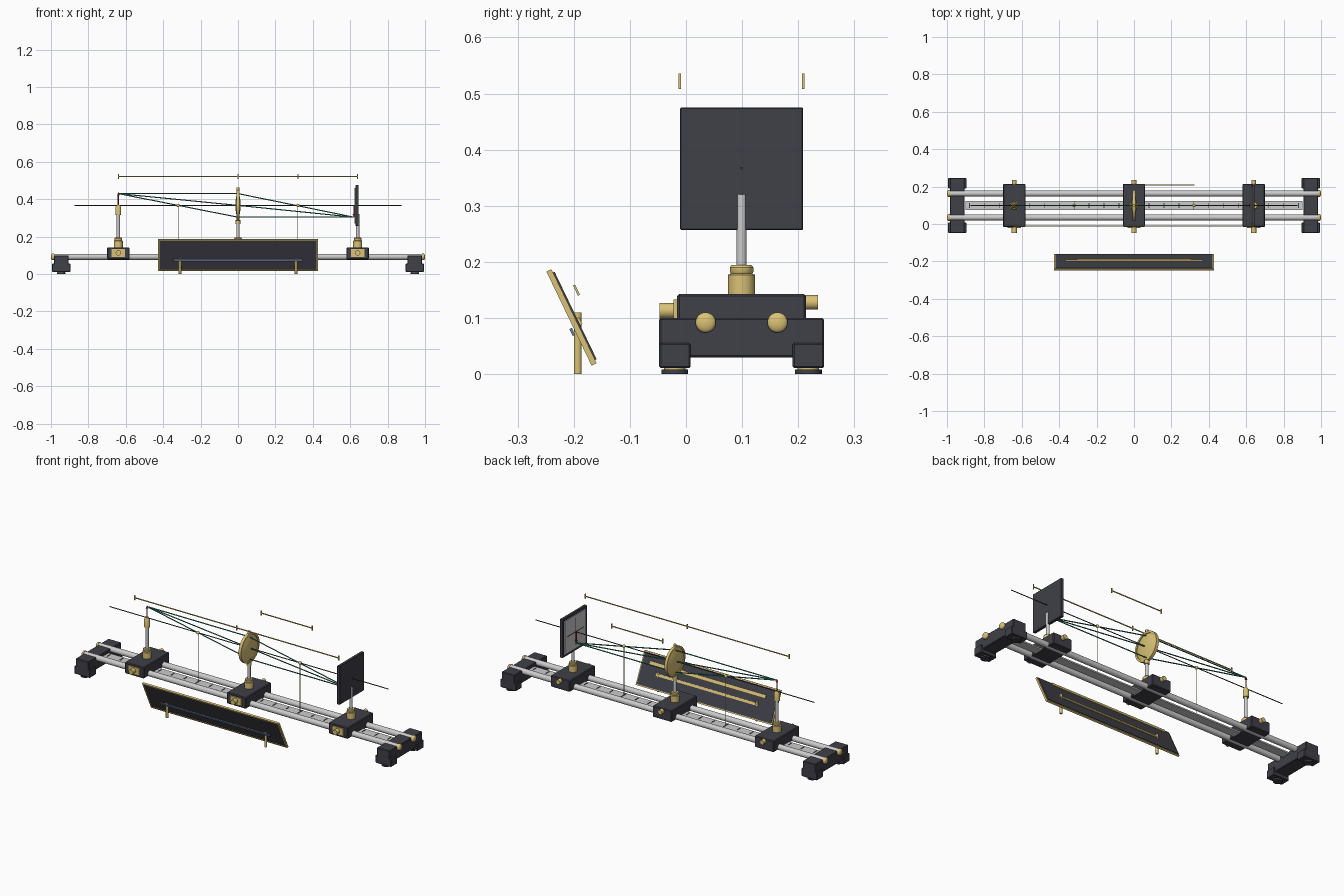
import bpy, bmesh, math
from mathutils import Vector, Matrix

if "Cube" in bpy.data.objects:
    bpy.data.objects.remove(bpy.data.objects["Cube"])

YC, ZR, ZA = 0.099, 0.092, 0.367   # bench centre line, rail height, optical axis


def mat(name, c):
    m = bpy.data.materials.new(name)
    m.diffuse_color = (*c, 1)
    m.use_nodes = True
    m.node_tree.nodes["Principled BSDF"].inputs["Base Color"].default_value = m.diffuse_color
    return m


DARK = mat("dark_iron", (0.05, 0.05, 0.065))
BRASS = mat("brass", (0.70, 0.54, 0.18))
GREEN = mat("ray_green", (0.03, 0.22, 0.14))
RED = mat("arrow_red", (0.30, 0.03, 0.03))
BLUE = mat("blue_steel", (0.15, 0.22, 0.32))


def finish(name, bm, material, smooth=False):
    me = bpy.data.meshes.new(name)
    bmesh.ops.recalc_face_normals(bm, faces=bm.faces)
    bm.to_mesh(me)
    bm.free()
    ob = bpy.data.objects.new(name, me)
    bpy.context.collection.objects.link(ob)
    if material:
        me.materials.append(material)
    if smooth:
        bpy.ops.object.select_all(action='DESELECT')
        ob.select_set(True)
        bpy.context.view_layer.objects.active = ob
        bpy.ops.object.shade_smooth_by_angle(angle=math.radians(35))
    return ob


def box(name, c, s, material=None, bevel=0.0, frame=None):
    bm = bmesh.new()
    bmesh.ops.create_cube(bm, size=1, matrix=Matrix.Translation(c) @ Matrix.Diagonal((*s, 1)))
    if bevel:
        bmesh.ops.bevel(bm, geom=bm.edges[:], offset=bevel, segments=1, affect='EDGES')
    if frame:
        bm.transform(frame)
    return finish(name, bm, material)


def lathe(name, base, axis, profile, material=None, n=32):
    """Revolve (radius, height) points around an axis starting at base."""
    bm = bmesh.new()
    vs = [bm.verts.new((r, 0, h)) for r, h in profile]
    es = [bm.edges.new(p) for p in zip(vs, vs[1:])]
    bmesh.ops.spin(bm, geom=vs + es, axis=(0, 0, 1), cent=(0, 0, 0), steps=n, angle=2 * math.pi)
    bmesh.ops.remove_doubles(bm, verts=bm.verts, dist=1e-5)
    rot = Vector(axis).to_track_quat('Z', 'Y').to_matrix().to_4x4()
    bm.transform(Matrix.Translation(base) @ rot)
    return finish(name, bm, material, True)


def rod(name, a, b, r, material=None, n=24, r2=None):
    d = Vector(b) - Vector(a)
    L = d.length
    return lathe(name, a, d, [(0, 0), (r, 0), (r if r2 is None else r2, L), (0, L)], material, n)


def ball(name, c, r, material):
    bm = bmesh.new()
    bmesh.ops.create_uvsphere(bm, u_segments=20, v_segments=12, radius=r,
                              matrix=Matrix.Translation(c))
    return finish(name, bm, material, True)


# Rails and the graduated strip between them
for s in (-1, 1):
    y = YC + s * 0.064
    rod("rail", (-0.985, y, ZR), (0.985, y, ZR), 0.016, n=32)
box("scale_strip", (0, YC, 0.084), (1.8, 0.05, 0.008))
for i in range(-11, 12):
    w = 0.044 if i % 4 == 0 else 0.028
    box("scale_tick", (i * 0.08, YC, 0.089), (0.004, w, 0.003), DARK)

# End supports with pads, levelling feet and rail caps
for sx in (-1, 1):
    x = sx * 0.945
    box("end_support", (x, YC, 0.065), (0.08, 0.294, 0.07), DARK, 0.003)
    for sy in (-1, 1):
        y = YC + sy * 0.119
        box("foot_pad", (x, y, 0.033), (0.098, 0.056, 0.045), DARK, 0.003)
        rod("foot_collar", (x, y, 0.007), (x, y, 0.012), 0.019, BRASS)
        rod("foot_disc", (x, y, 0), (x, y, 0.008), 0.024, DARK)
        yr = YC + sy * 0.064
        a = [(0.018 * math.cos(t * math.pi / 12), 0.009 + 0.008 * math.sin(t * math.pi / 12))
             for t in range(7)]
        lathe("rail_cap", (sx * 0.983, yr, ZR), (sx, 0, 0), [(0, 0), (0.018, 0)] + a, BRASS)

# Carriages with clamp knobs, collars and posts
for name, x, top in (("object", -0.64, 0.32), ("lens", 0, 0.29), ("screen", 0.64, 0.32)):
    box(name + "_carriage", (x, YC, 0.111), (0.12, 0.23, 0.064), DARK, 0.004)
    box(name + "_clamp_plate", (x, -0.018, 0.112), (0.07, 0.008, 0.042), BRASS)
    rod(name + "_clamp_knob", (x, -0.016, 0.113), (x, -0.047, 0.113), 0.014, BRASS)
    rod(name + "_rear_knob", (x, 0.21, 0.128), (x, 0.235, 0.128), 0.013, BRASS)
    lathe(name + "_collar", (x, YC, 0.141), (0, 0, 1),
          [(0, 0), (0.024, 0), (0.024, 0.036), (0.019, 0.038), (0.021, 0.041),
           (0.021, 0.049), (0.018, 0.053), (0, 0.053)], BRASS)
    rod(name + "_post", (x, YC, 0.19), (x, YC, top), 0.009)

# Object holder and upright arrow
lathe("object_holder", (-0.64, YC, 0.315), (0, 0, 1),
      [(0, 0), (0.015, 0), (0.015, 0.042), (0.009, 0.054), (0, 0.054)], BRASS)
rod("object_arrow_shaft", (-0.64, YC, 0.365), (-0.64, YC, 0.422), 0.003, RED, 12)
rod("object_arrow_tip", (-0.64, YC, 0.42), (-0.64, YC, 0.438), 0.007, RED, 16, 0)

# Lens: brass ring and biconvex disc
lathe("lens_ring", (0, YC, ZA), (1, 0, 0),
      [(0.072, -0.008), (0.083, -0.008), (0.083, 0.008), (0.072, 0.008), (0.072, -0.008)], BRASS, 48)
R = 0.073
side = [(R * i / 8, 0.003 + 0.011 * (1 - (i / 8) ** 2)) for i in range(9)]
lathe("lens_disc", (0, YC, ZA), (1, 0, 0),
      [(r, -h) for r, h in side] + side[::-1], BRASS, 48)
rod("lens_top_knob", (0, YC, 0.447), (0, YC, 0.463), 0.008, BRASS)
rod("lens_socket", (0, YC, 0.268), (0, YC, 0.29), 0.013, BRASS)

# Screen: dark backing, pale face with cross lines
box("screen_backing", (0.637, YC, 0.366), (0.017, 0.219, 0.219), DARK, 0.002)
box("screen_face", (0.627, YC, 0.366), (0.006, 0.19, 0.19))
box("screen_line_vertical", (0.6235, YC, 0.366), (0.002, 0.003, 0.15), DARK)
box("screen_line_horizontal", (0.6235, YC, 0.366), (0.002, 0.15, 0.003), DARK)
rod("image_arrow_shaft", (0.62, YC, ZA), (0.62, YC, 0.32), 0.003, RED, 12)
rod("image_arrow_tip", (0.62, YC, 0.32), (0.62, YC, 0.302), 0.007, RED, 16, 0)

# Optical axis and light rays
rod("optical_axis", (-0.875, YC, ZA), (0.875, YC, ZA), 0.0025, DARK, 10)
for z in (0.43, ZA, 0.304):
    rod("ray_in", (-0.64, YC, 0.43), (0, YC, z), 0.003, GREEN, 10)
    rod("ray_out", (0, YC, z), (0.62, YC, 0.304), 0.003, GREEN, 10)

# Focal point markers
for x in (-0.32, 0.32):
    ball("focus_bead", (x, YC, ZA), 0.009, BRASS)
    rod("focus_stem", (x, YC, 0.086), (x, YC, ZA), 0.0015, BRASS, 8)

# Measuring bars above the bench
for y, xs in ((YC - 0.11, (-0.64, 0, 0.64)), (YC + 0.11, (0, 0.32))):
    box("measure_bar", ((xs[0] + xs[-1]) / 2, y, 0.522), (xs[-1] - xs[0], 0.004, 0.005), BRASS)
    for x in xs:
        box("measure_tick", (x, y, 0.522), (0.005, 0.005, 0.027), BRASS)

# Tilted placard with frame, strips and legs
F = Matrix.Translation((0, -0.204, 0.101)) @ Matrix.Rotation(0.448, 4, 'X')
box("placard_panel", (0, 0.0025, 0), (0.842, 0.011, 0.173), DARK, frame=F)
for s in (-1, 1):
    box("placard_frame_long", (0, 0, s * 0.089), (0.856, 0.010, 0.008), BRASS, frame=F)
    box("placard_frame_side", (s * 0.424, 0, 0), (0.008, 0.010, 0.17), BRASS, frame=F)
    rod("placard_leg", (s * 0.31, -0.193, 0), (s * 0.31, -0.193, 0.11), 0.007, BRASS)
box("placard_upper_strip", (0, 0.029, 0.04), (0.73, 0.004, 0.02), BRASS, frame=F)
box("placard_lower_strip", (0, 0.010, -0.012), (0.64, 0.005, 0.014), BRASS, frame=F)
box("placard_front_strip", (0, -0.010, -0.024), (0.69, 0.005, 0.014), BLUE, frame=F)
